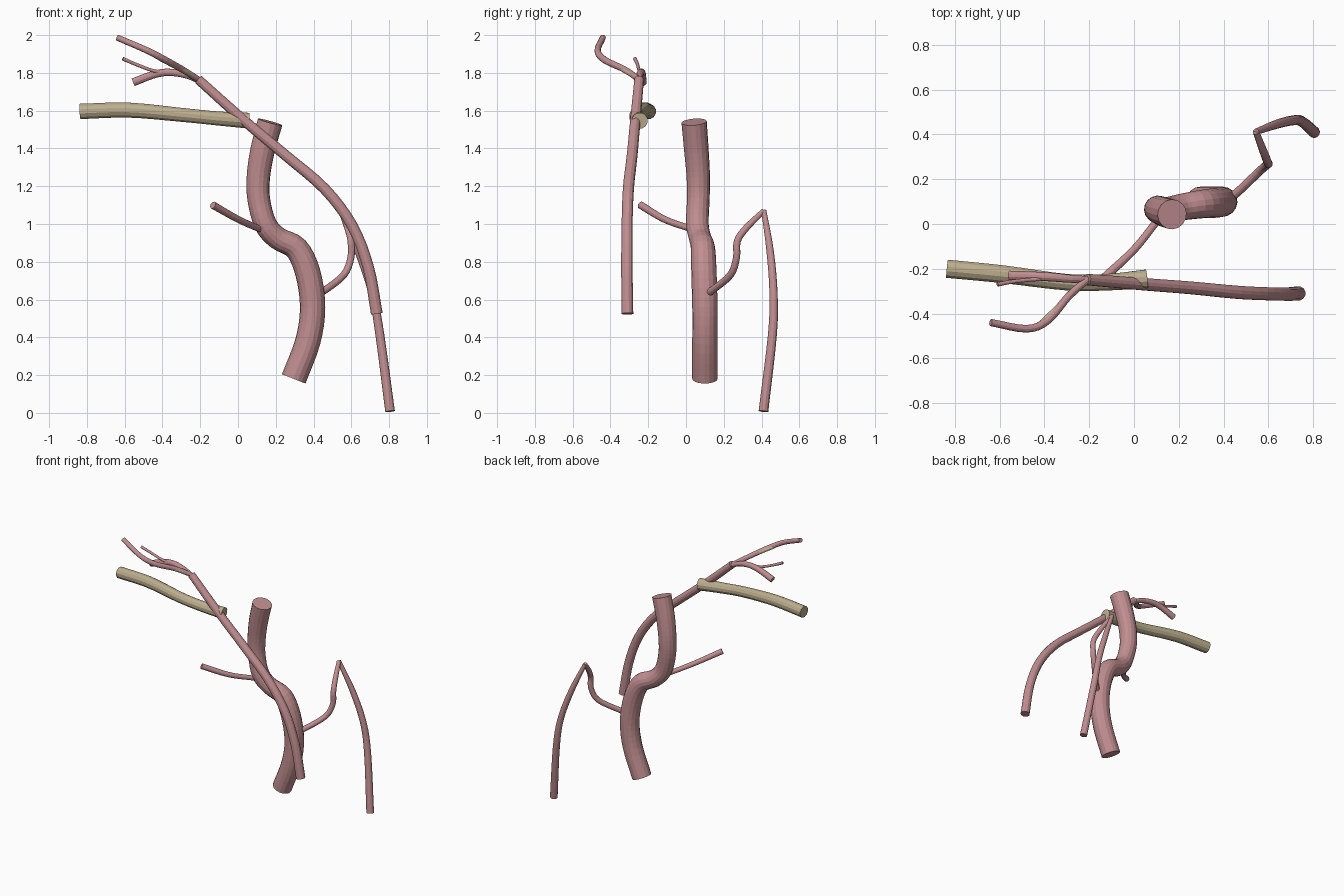
import bpy, bmesh, math
from mathutils import Vector


def material(name, color):
    m = bpy.data.materials.new(name)
    m.diffuse_color = color
    return m


VESSEL = material("vessel", (0.53, 0.27, 0.28, 1))
NERVE = material("nerve", (0.50, 0.42, 0.27, 1))


def spline(pts, steps=4):
    # Catmull-Rom through points holding (x, y, z, radius)
    p = [Vector(q) for q in pts]
    p = [2 * p[0] - p[1]] + p + [2 * p[-1] - p[-2]]
    out = []
    for i in range(1, len(p) - 2):
        a, b, c, d = p[i - 1:i + 3]
        for k in range(steps):
            t = k / steps
            out.append(0.5 * (2 * b + (c - a) * t + (2 * a - 5 * b + 4 * c - d) * t * t
                              + (3 * b - a - 3 * c + d) * t ** 3))
    return out + [p[-2]]


def tube(name, pts, mat=VESSEL, sides=12):
    path = spline(pts)
    bm = bmesh.new()
    rings, normal, n = [], None, len(path)
    for i, q in enumerate(path):
        tan = (path[min(i + 1, n - 1)].xyz - path[max(i - 1, 0)].xyz).normalized()
        if normal is None:
            normal = tan.orthogonal()
        normal = (normal - tan * normal.dot(tan)).normalized()
        side = tan.cross(normal)
        rings.append([bm.verts.new(q.xyz + q.w * (normal * math.cos(a) + side * math.sin(a)))
                      for a in (2 * math.pi * k / sides for k in range(sides))])
    for r0, r1 in zip(rings, rings[1:]):
        for k in range(sides):
            j = (k + 1) % sides
            bm.faces.new((r0[k], r0[j], r1[j], r1[k]))
    bm.faces.new(rings[0][::-1])
    bm.faces.new(rings[-1])
    me = bpy.data.meshes.new(name)
    bm.to_mesh(me)
    bm.free()
    me.materials.append(mat)
    ob = bpy.data.objects.new(name, me)
    bpy.context.collection.objects.link(ob)


# Thick central trunk
tube("main_trunk", [(.295, .10, .18, .067), (.37, .10, .38, .067), (.395, .10, .56, .067),
                    (.37, .095, .74, .067), (.31, .09, .87, .064), (.21, .075, .925, .06),
                    (.145, .06, 1.0, .06), (.11, .065, 1.13, .06), (.108, .065, 1.25, .062),
                    (.13, .055, 1.39, .065), (.17, .043, 1.54, .067)], sides=16)

# Side branches of the trunk
tube("front_branch", [(.14, .06, .965, .016), (.10, .01, .98, .017), (0, -.115, 1.025, .018),
                      (-.133, -.24, 1.10, .02)])
tube("rear_branch", [(.40, .10, .62, .019), (.46, .14, .65, .019), (.56, .235, .73, .019),
                     (.597, .267, .82, .019), (.598, .272, .91, .019), (.58, .32, .98, .018),
                     (.545, .412, 1.07, .014)])
tube("rear_descending_vessel", [(.545, .412, 1.07, .014), (.635, .445, .86, .02),
                                (.71, .463, .64, .022), (.75, .458, .42, .024),
                                (.805, .41, .008, .026)])

# Long front vessel and its three upper branches
tube("long_front_vessel", [(.735, -.31, .525, .032), (.69, -.313, .77, .031),
                           (.605, -.312, .99, .03), (.46, -.305, 1.185, .03),
                           (.25, -.285, 1.365, .029), (.03, -.268, 1.55, .028),
                           (-.21, -.248, 1.765, .026)])
tube("upper_branch", [(-.21, -.25, 1.765, .016), (-.29, -.32, 1.815, .017),
                      (-.385, -.43, 1.868, .018), (-.48, -.468, 1.918, .017),
                      (-.64, -.44, 1.987, .016)])
tube("lower_branch", [(-.20, -.247, 1.755, .014), (-.28, -.245, 1.79, .018),
                      (-.37, -.237, 1.803, .02), (-.45, -.233, 1.79, .021),
                      (-.555, -.23, 1.75, .022)])
tube("thin_branch", [(-.36, -.24, 1.80, .009), (-.45, -.248, 1.812, .009),
                     (-.54, -.257, 1.845, .009), (-.61, -.27, 1.875, .01)])

# Nerves
tube("large_nerve", [(-.835, -.20, 1.596, .042), (-.58, -.225, 1.603, .041),
                     (-.30, -.26, 1.578, .038), (-.12, -.26, 1.56, .038),
                     (.057, -.245, 1.547, .043)], NERVE)
tube("small_nerve", [(-.21, -.25, 1.768, .013), (-.31, -.345, 1.825, .014),
                     (-.41, -.44, 1.875, .013)], NERVE)
